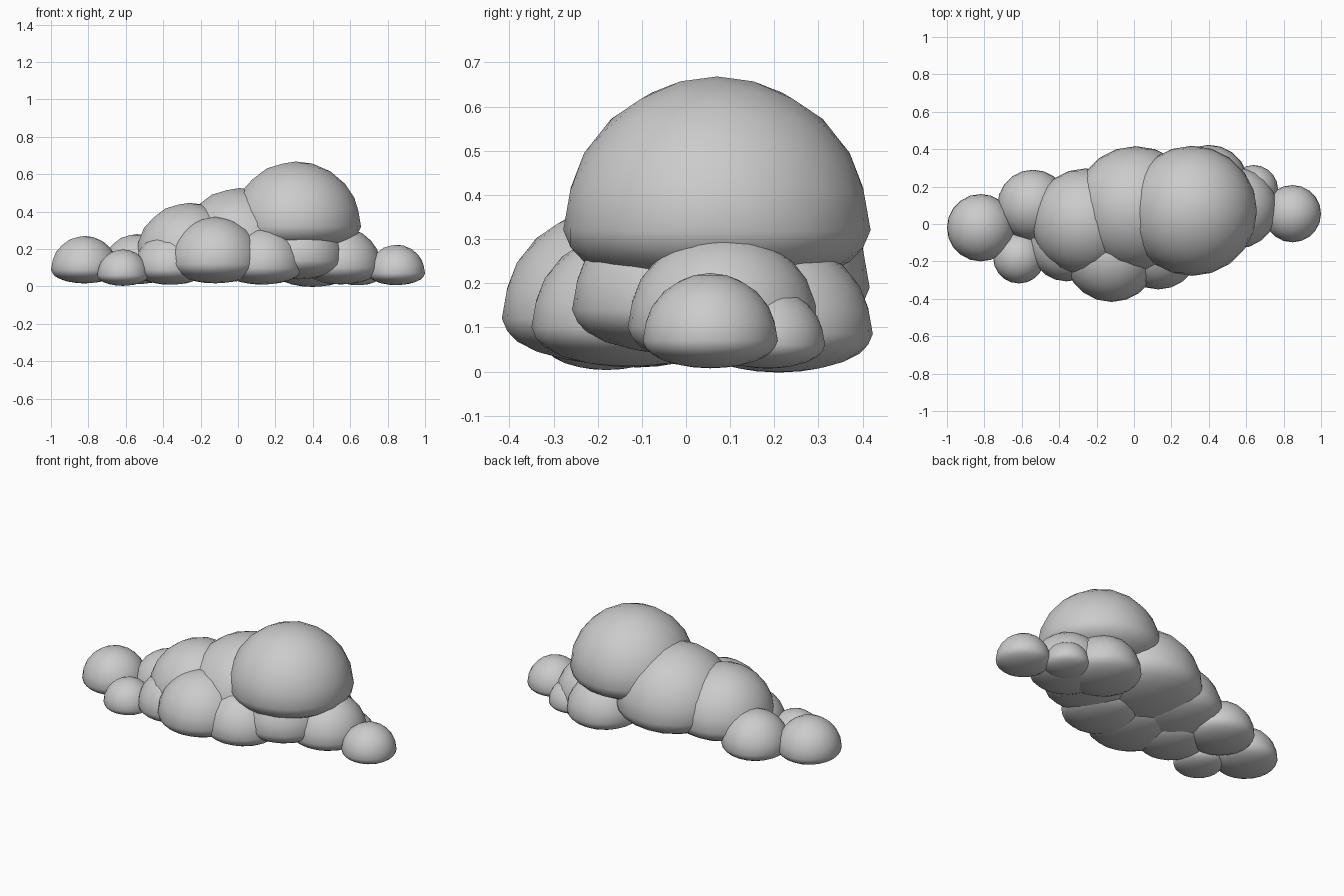
import bpy

if "Cube" in bpy.data.objects:
    bpy.data.objects.remove(bpy.data.objects["Cube"])

FLATTEN = 0.41  # squash of the underside of every puff

# name: x, y, z of widest level, radius
PUFFS = {
    "puff_crown":            (0.31, 0.07, 0.32, 0.348),
    "puff_middle":           (0.01, 0.08, 0.19, 0.336),
    "puff_left_shoulder":    (-0.26, 0.01, 0.16, 0.287),
    "puff_front":            (-0.12, -0.165, 0.12, 0.252),
    "puff_front_right":      (0.13, -0.13, 0.10, 0.22),
    "puff_under_crown":      (0.32, -0.01, 0.14, 0.248),
    "puff_right":            (0.55, 0.085, 0.10, 0.217),
    "puff_right_end":        (0.847, 0.055, 0.07, 0.153),
    "puff_back_right":       (0.40, 0.21, 0.085, 0.213),
    "puff_back_right_small": (0.64, 0.185, 0.06, 0.13),
    "puff_back_left":        (-0.54, 0.10, 0.09, 0.19),
    "puff_left_end":         (-0.82, -0.02, 0.09, 0.18),
    "puff_front_left_small": (-0.615, -0.18, 0.06, 0.138),
    "puff_front_left":       (-0.36, -0.11, 0.09, 0.197),
}


def puff(name, x, y, z, r):
    """Cloud puff: a smooth ball with a flattened underside."""
    bpy.ops.mesh.primitive_ico_sphere_add(subdivisions=3, radius=r, location=(x, y, z))
    ob = bpy.context.object
    ob.name = name
    for v in ob.data.vertices:
        if v.co.z < 0:
            v.co.z *= FLATTEN
    bpy.ops.object.shade_smooth()


for name, dims in PUFFS.items():
    puff(name, *dims)
